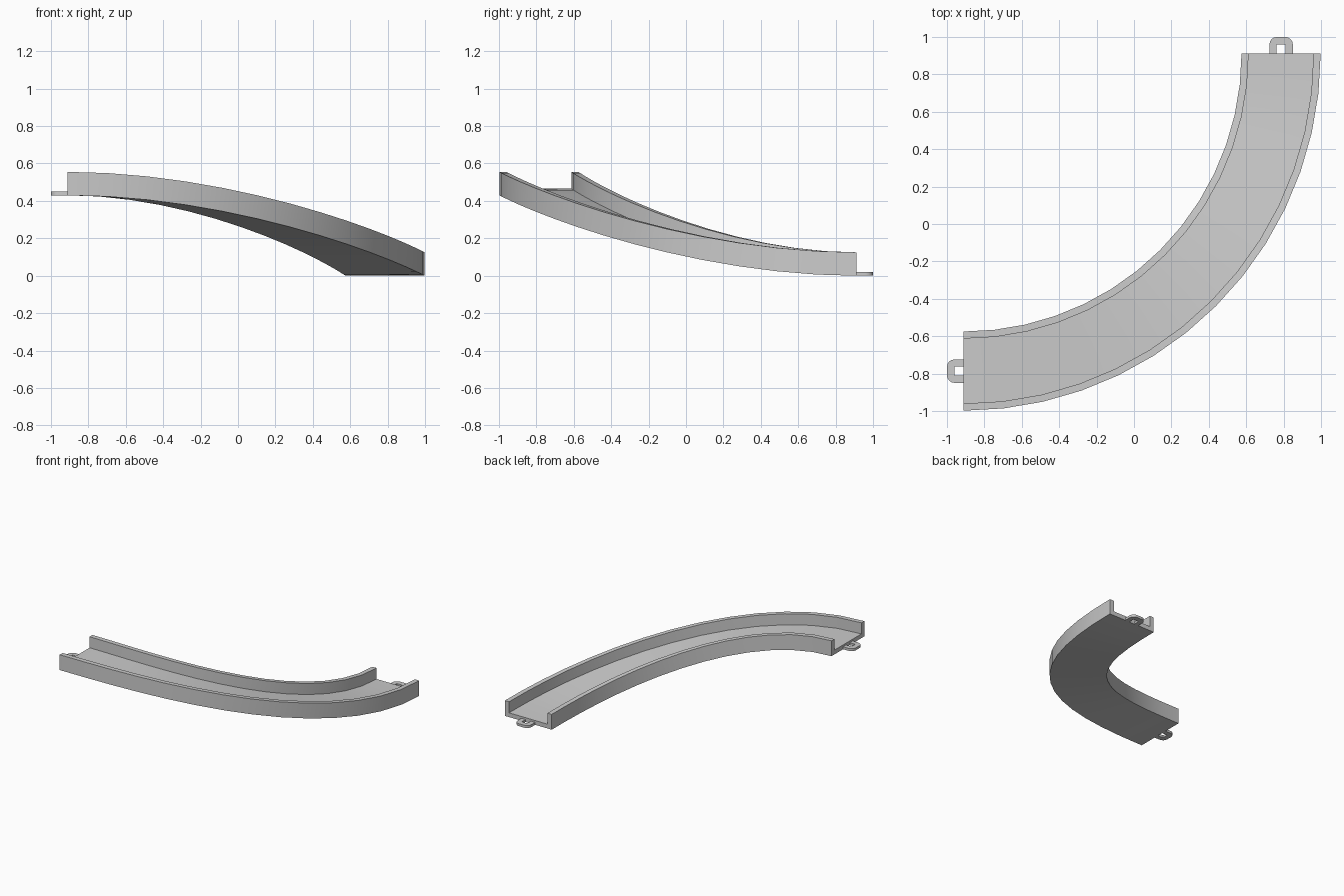
import bpy, bmesh
from math import sin, cos, pi

if "Cube" in bpy.data.objects:
    bpy.data.objects.remove(bpy.data.objects["Cube"])

CX, CY = -0.912, 0.912        # centre of the bend
R_IN, R_OUT = 1.487, 1.910
RISE, SEGS = 0.43, 14
WALL, FLOOR, HEIGHT = 0.038, 0.035, 0.125


def finish(name, bm):
    bmesh.ops.recalc_face_normals(bm, faces=bm.faces)
    mesh = bpy.data.meshes.new(name)
    bm.to_mesh(mesh)
    bm.free()
    ob = bpy.data.objects.new(name, mesh)
    bpy.context.collection.objects.link(ob)
    bpy.ops.object.select_all(action='DESELECT')
    ob.select_set(True)
    bpy.context.view_layer.objects.active = ob
    bpy.ops.object.shade_smooth_by_angle(angle=pi / 6)
    return ob


# Track: U-shaped channel swept round a quarter turn while easing upward
profile = [(R_IN, 0), (R_OUT, 0), (R_OUT, HEIGHT), (R_OUT - WALL, HEIGHT),
           (R_OUT - WALL, FLOOR), (R_IN + WALL, FLOOR),
           (R_IN + WALL, HEIGHT), (R_IN, HEIGHT)]
bm = bmesh.new()
rings = []
for i in range(SEGS + 1):
    t = i / SEGS
    a = -t * pi / 2
    lift = RISE * t * t * (3 - 2 * t)
    rings.append([bm.verts.new((CX + r * cos(a), CY + r * sin(a), z + lift))
                  for r, z in profile])
n = len(profile)
for a, b in zip(rings, rings[1:]):
    for j in range(n):
        k = (j + 1) % n
        bm.faces.new((a[j], a[k], b[k], b[j]))
for ring in (rings[0], rings[-1]):
    for q in ((0, 5, 6, 7), (0, 1, 4, 5), (1, 2, 3, 4)):
        bm.faces.new([ring[j] for j in q])
finish("curved_ramp_track", bm)


# Connector loops: rounded U-shaped tabs, drawn pointing along local +v
def connector(name, place, z0):
    outer, inner = [(-0.0625, 0)], [(-0.024, 0)]
    rad = 0.04
    for side, start in ((-1, pi), (1, pi / 2)):
        for s in range(5):
            a = start - s * pi / 8
            outer.append((side * (0.0625 - rad) + rad * cos(a),
                          0.088 - rad + rad * sin(a)))
            inner.append((side * 0.024, 0.048))
    outer.append((0.0625, 0))
    inner.append((0.024, 0))
    bm = bmesh.new()
    grid = []
    for o, i in zip(outer, inner):
        grid.append([bm.verts.new((*place(*p), z)) for p, z in
                     ((o, z0), (o, z0 + 0.02), (i, z0 + 0.02), (i, z0))])
    for a, b in zip(grid, grid[1:]):
        for j in range(4):
            k = (j + 1) % 4
            bm.faces.new((a[j], a[k], b[k], b[j]))
    bm.faces.new(grid[0])
    bm.faces.new(grid[-1])
    bmesh.ops.remove_doubles(bm, verts=bm.verts, dist=1e-5)
    finish(name, bm)


mid = (R_IN + R_OUT) / 2
connector("lower_connector", lambda u, v: (CX + mid + u, CY + v), 0.0)
connector("upper_connector", lambda u, v: (CX - v, CY - mid + u), RISE)
